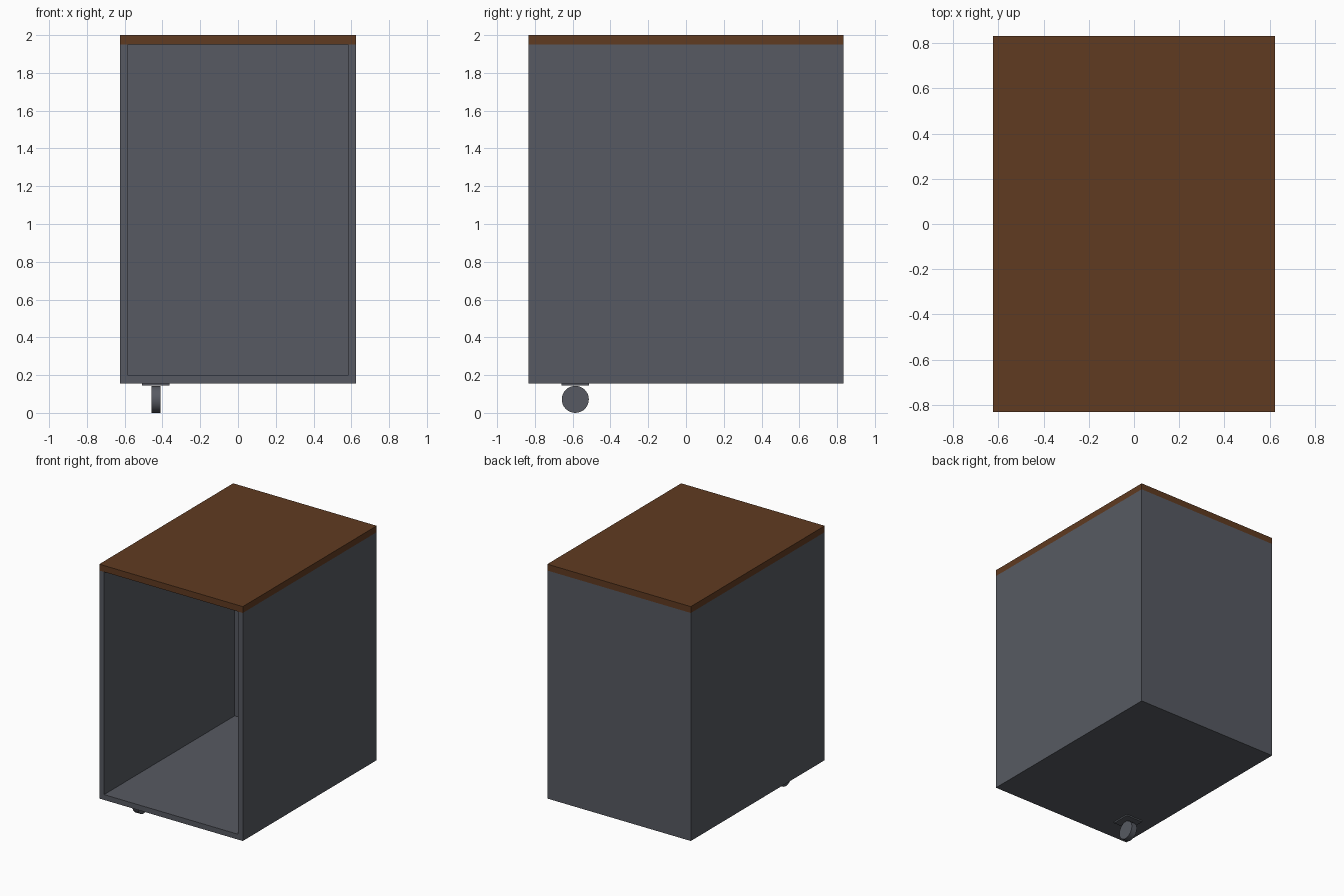
import bpy, math

if "Cube" in bpy.data.objects:
    bpy.data.objects.remove(bpy.data.objects["Cube"])

def material(name, rgb):
    m = bpy.data.materials.new(name)
    m.diffuse_color = (*rgb, 1)
    m.use_nodes = True
    m.node_tree.nodes["Principled BSDF"].inputs["Base Color"].default_value = m.diffuse_color
    return m

grey = material("slate grey", (0.095, 0.102, 0.122))
brown = material("walnut brown", (0.117, 0.043, 0.015))

def box(name, lo, hi, mat):
    bpy.ops.mesh.primitive_cube_add(size=1, location=[(a + b) / 2 for a, b in zip(lo, hi)])
    o = bpy.context.object
    o.name = name
    o.scale = [b - a for a, b in zip(lo, hi)]
    bpy.ops.object.transform_apply(location=False, rotation=False, scale=True)
    o.data.materials.append(mat)
    return o

W, D, T = 0.625, 0.833, 0.042      # half width, half depth, board thickness
Z0, Z1 = 0.155, 1.95               # carcass bottom and top

# Wooden top
box("top_board", (-W, -D, Z1), (W, D, 2.0), brown)
# Side panels
for name, x in (("left_side", -W), ("right_side", W - T)):
    box(name, (x, -D, Z0), (x + T, D, Z1), grey)
# Back and floor between the sides, front left open
box("back_panel", (-W + T, D - T, Z0), (W - T, D, Z1), grey)
box("floor_panel", (-W + T, -D, Z0), (W - T, D - T, Z0 + T), grey)

# Single caster under the front left corner
cx, cy, r = -0.435, -0.586, 0.0715
box("caster_plate", (cx - 0.073, cy - 0.073, 0.144), (cx + 0.073, cy + 0.073, Z0), grey)
bpy.ops.mesh.primitive_cylinder_add(vertices=32, radius=r, depth=0.048,
                                    location=(cx, cy, r), rotation=(0, math.pi / 2, 0))
wheel = bpy.context.object
wheel.name = "caster_wheel"
wheel.data.materials.append(grey)
bpy.ops.object.shade_smooth_by_angle(angle=math.radians(30))
